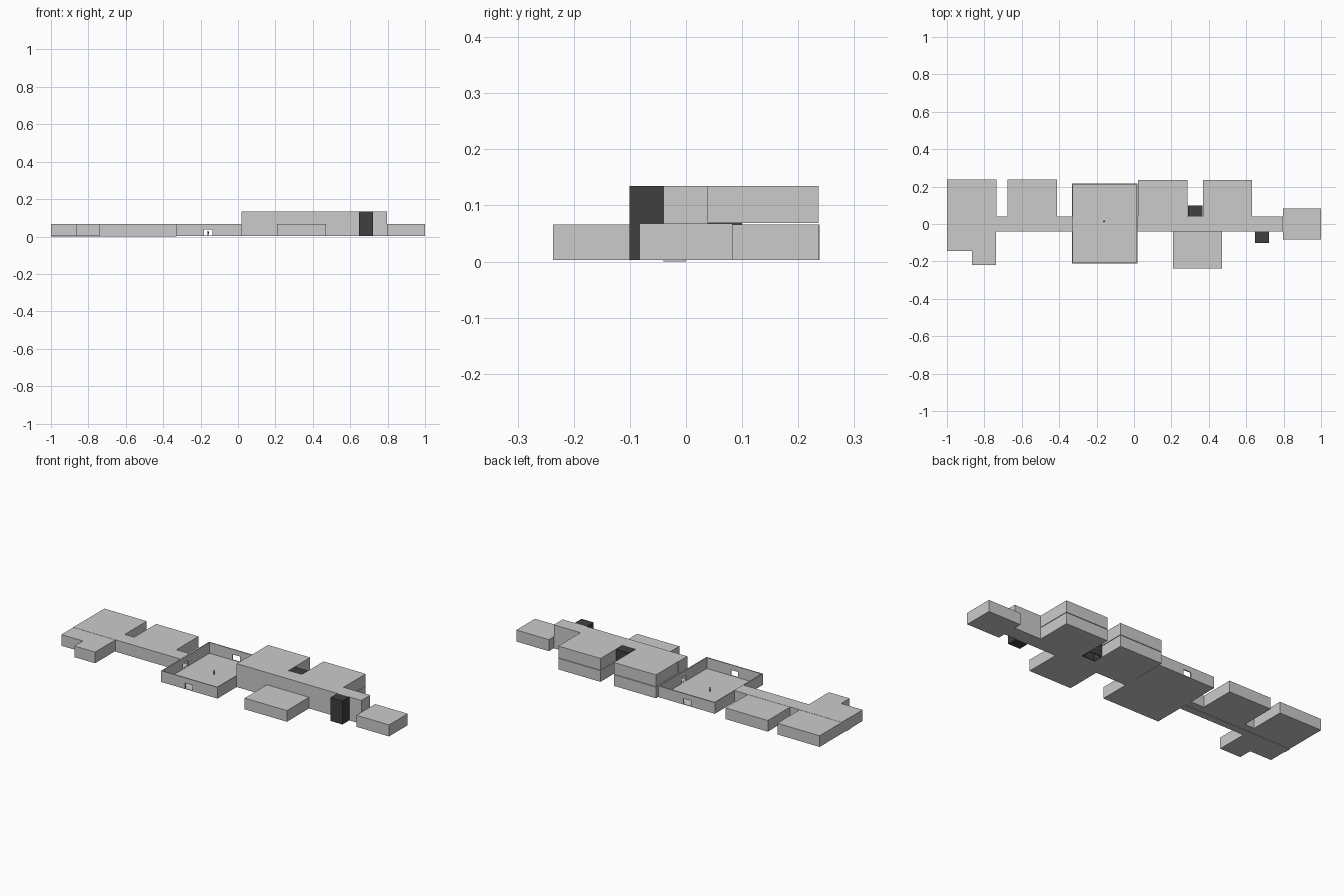
import bpy
import bmesh

if "Cube" in bpy.data.objects:
    bpy.data.objects.remove(bpy.data.objects["Cube"])

Z0, Z1, Z2, Z3 = 0.003, 0.066, 0.069, 0.135   # storey levels
WALL = 0.006


def material(name, rgb):
    m = bpy.data.materials.new(name)
    m.diffuse_color = (*rgb, 1)
    m.use_nodes = True
    m.node_tree.nodes["Principled BSDF"].inputs["Base Color"].default_value = m.diffuse_color
    return m


def prism(name, outline, z0, z1, mat=None):
    """Extrude a flat footprint from z0 to z1."""
    bm = bmesh.new()
    face = bm.faces.new([bm.verts.new((x, y, z0)) for x, y in outline])
    top = bmesh.ops.extrude_face_region(bm, geom=[face])["geom"]
    for v in top:
        if isinstance(v, bmesh.types.BMVert):
            v.co.z = z1
    bmesh.ops.recalc_face_normals(bm, faces=bm.faces)
    me = bpy.data.meshes.new(name)
    bm.to_mesh(me)
    bm.free()
    ob = bpy.data.objects.new(name, me)
    bpy.context.collection.objects.link(ob)
    if mat:
        me.materials.append(mat)
    return ob


def box(name, x0, x1, y0, y1, z0, z1, mat=None):
    return prism(name, [(x0, y0), (x1, y0), (x1, y1), (x0, y1)], z0, z1, mat)


def cut(ob, *bounds):
    """Subtract a box and bake the result."""
    cutter = box("cutter", *bounds)
    cutter.hide_render = True
    mod = ob.modifiers.new("cut", 'BOOLEAN')
    mod.operation = 'DIFFERENCE'
    mod.solver = 'EXACT'
    mod.object = cutter
    bpy.context.view_layer.objects.active = ob
    bpy.ops.object.modifier_apply(modifier=mod.name)
    bpy.data.objects.remove(cutter, do_unlink=True)


dark = material("dark_shaft", (0.05, 0.05, 0.05))

# Left wing: corridor, two back rooms, stepped front room
left = box("left_corridor", -1.0, -0.33, -0.04, 0.041, Z0, 0.067)
cut(left, -0.99, -0.32, -0.035, 0.036, Z0 + 0.004, 0.062)
box("left_corridor_floor", -1.0, -0.33, -0.04, 0.0, 0.0, Z0)
for i, x in enumerate((-1.0, -0.677)):
    box(f"left_back_room_{i + 1}", x, x + 0.264, 0.041, 0.238, Z0, Z1)
prism("left_front_room", [(-1, -0.04), (-1, -0.145), (-0.866, -0.145),
                          (-0.866, -0.22), (-0.737, -0.22), (-0.737, -0.04)], Z0, Z1)

# Open courtyard: floor and thin walls with four doorways
cx0, cx1, cy0, cy1 = -0.332, 0.02, -0.211, 0.217
hall = box("courtyard", cx0, cx1, cy0, cy1, Z0, Z1)
cut(hall, cx0 + WALL, cx1 - WALL, cy0 + WALL, cy1 - WALL, Z0 + 0.002, 0.1)
cut(hall, -0.182, -0.136, -0.3, 0.3, Z0 + 0.003, 0.037)
cut(hall, -0.4, 0.1, -0.022, 0.022, Z0 + 0.003, 0.037)

# Right wing: two-storey corridor, stacked back rooms, low front room
right = box("right_corridor", 0.02, 0.797, -0.04, 0.039, Z0, Z3)
cut(right, 0.01, 0.79, -0.035, 0.034, Z0 + 0.004, 0.062)
for i, x in enumerate((0.022, 0.368)):
    box(f"lower_back_room_{i + 1}", x, x + 0.263, 0.039, 0.236, Z0, Z1)
    box(f"upper_back_room_{i + 1}", x, x + 0.263, 0.039, 0.236, Z2, Z3)
box("right_front_room", 0.208, 0.471, -0.237, -0.04, Z0, Z1)
box("end_room", 0.797, 1.0, -0.083, 0.083, Z0, 0.068)

# Dark lift and stair shafts
box("front_shaft", 0.647, 0.722, -0.101, -0.04, Z0, Z3, dark)
back = box("back_shaft", 0.288, 0.366, 0.039, 0.1, Z0, Z3, dark)
cut(back, 0.292, 0.362, 0.043, 0.096, -0.01, Z3 - 0.004)

# Small standing figure in the courtyard
for name, r1, r2, z, h in (("figure_legs", 0.002, 0.003, 0.0105, 0.011),
                           ("figure_torso", 0.004, 0.0035, 0.0205, 0.009),
                           ("figure_head", 0.0022, 0.0018, 0.0275, 0.005)):
    bpy.ops.mesh.primitive_cone_add(vertices=8, radius1=r1, radius2=r2, depth=h,
                                    location=(-0.16, 0.015, z))
    bpy.context.object.name = name
    bpy.context.object.data.materials.append(dark)
